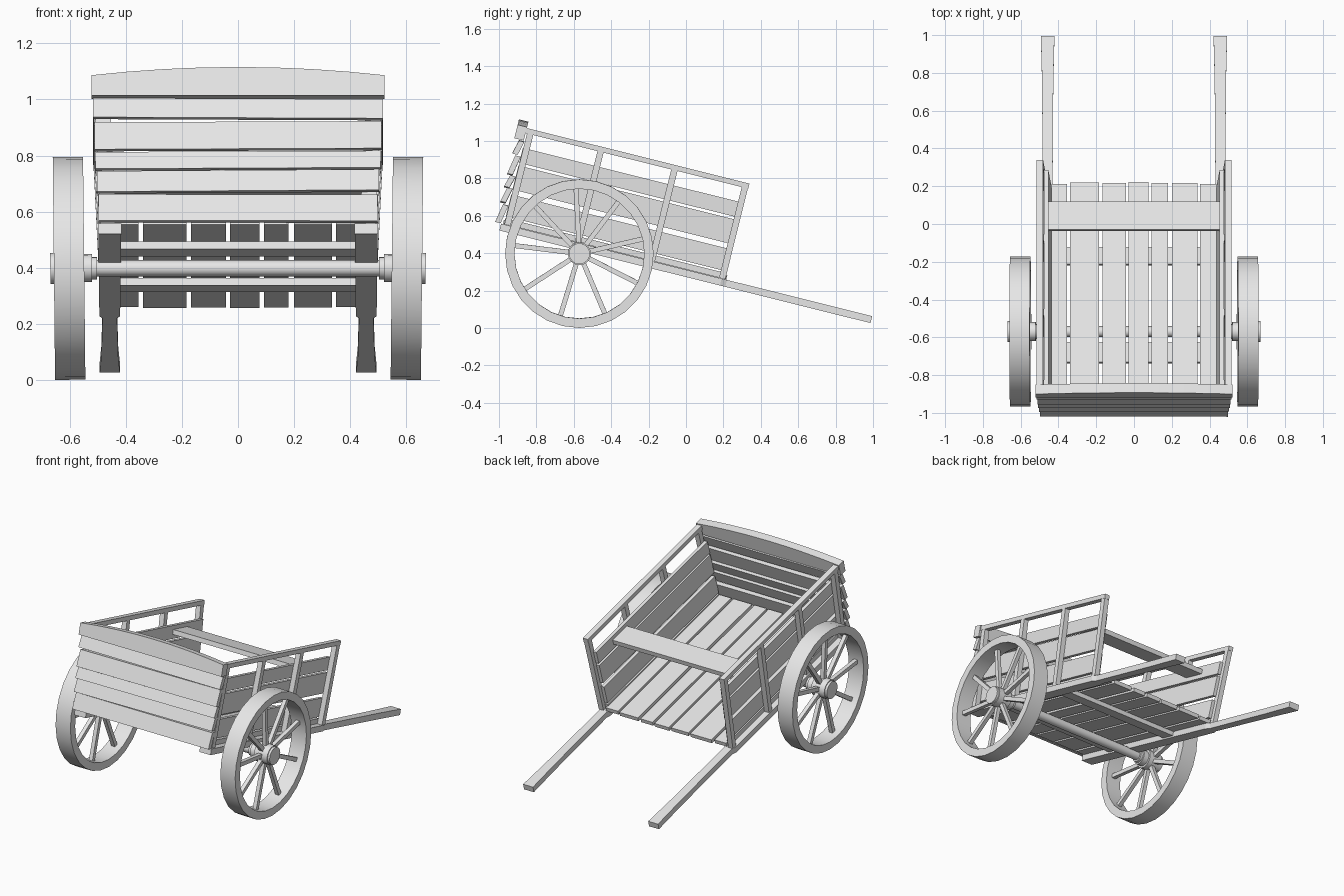
import bpy, bmesh, math, random
from mathutils import Matrix, Vector

random.seed(4)
cube = bpy.data.objects.get("Cube")
if cube:
    bpy.data.objects.remove(cube, do_unlink=True)

wood = bpy.data.materials.new("pale_grey")
wood.use_nodes = True
GREY = (0.8, 0.8, 0.8, 1)
wood.diffuse_color = GREY
wood.node_tree.nodes["Principled BSDF"].inputs["Base Color"].default_value = GREY

# The cart body is tipped forward about the axle
AXLE = Matrix.Translation((0, -0.57, 0.398))
BODY = AXLE @ Matrix.Rotation(math.radians(-14), 4, 'X')


def finish(name, bm, matrix, smooth=False):
    bm.transform(matrix)
    bmesh.ops.recalc_face_normals(bm, faces=bm.faces)
    mesh = bpy.data.meshes.new(name)
    bm.to_mesh(mesh)
    bm.free()
    mesh.materials.append(wood)
    obj = bpy.data.objects.new(name, mesh)
    bpy.context.collection.objects.link(obj)
    if smooth:
        bpy.ops.object.select_all(action='DESELECT')
        obj.select_set(True)
        bpy.context.view_layer.objects.active = obj
        bpy.ops.object.shade_smooth_by_angle(angle=math.radians(35))
    return obj


def add_box(bm, x, y, z):
    """Box spanning three (low, high) ranges."""
    mid = Vector([(a + b) / 2 for a, b in (x, y, z)])
    size = [b - a for a, b in (x, y, z)]
    m = Matrix.Translation(mid) @ Matrix.Diagonal((*size, 1))
    return bmesh.ops.create_cube(bm, size=1, matrix=m)["verts"]


def box(name, x, y, z, matrix=BODY):
    bm = bmesh.new()
    add_box(bm, x, y, z)
    return finish(name, bm, matrix)


def loft(name, rings, matrix, closed=False, smooth=False):
    """Skin a list of equal-length point rings."""
    bm = bmesh.new()
    loops = [[bm.verts.new(p) for p in ring] for ring in rings]
    pairs = list(zip(loops, loops[1:]))
    if closed:
        pairs.append((loops[-1], loops[0]))
    else:
        bm.faces.new(loops[0])
        bm.faces.new(loops[-1])
    for a, b in pairs:
        for i in range(len(a)):
            j = (i + 1) % len(a)
            bm.faces.new((a[i], a[j], b[j], b[i]))
    return finish(name, bm, matrix, smooth)


def cylinder(name, radius, x0, x1, sides, matrix):
    bm = bmesh.new()
    m = Matrix.Translation(((x0 + x1) / 2, 0, 0)) @ Matrix.Rotation(math.pi / 2, 4, 'Y')
    bmesh.ops.create_cone(bm, cap_ends=True, segments=sides, radius1=radius,
                          radius2=radius, depth=x1 - x0, matrix=m)
    return finish(name, bm, matrix, True)


# Floor planks
FLOOR = [(-0.44, -0.355), (-0.338, -0.184), (-0.168, -0.042), (-0.028, 0.077),
         (0.092, 0.18), (0.2, 0.335), (0.35, 0.44)]
for i, span in enumerate(FLOOR):
    end = 0.785 if i in (0, 6) else 0.8 + random.uniform(-0.01, 0.005)
    box(f"floor_plank_{i + 1}", span, (-0.435, end), (0.053, 0.078))

# Cross beams under the floor
for i, span in enumerate([(-0.18, -0.07), (0.355, 0.45)]):
    box(f"cross_beam_{i + 1}", (-0.42, 0.42), span, (0.026, 0.053))

# Tailboard: overlapping boards, each tipped outward at its lower edge
BOARDS = [(0.056, 0.157), (0.166, 0.246), (0.249, 0.315), (0.32, 0.424), (0.434, 0.509)]
for i, (low, high) in enumerate(BOARDS):
    bm = bmesh.new()
    half = 0.495 + 0.05 * low
    skew = random.uniform(-0.004, 0.004)
    for v in add_box(bm, (-half, half), (-0.46, -0.43), (low, high)):
        if v.co.z < (low + high) / 2:
            v.co.y -= 0.018
        v.co.z += skew * v.co.x / half
    finish(f"tail_board_{i + 1}", bm, BODY)

# Arched top board
arch = []
for k in range(9):
    t = k / 4 - 1
    top = 0.618 - 0.03 * t * t
    arch.append([(0.522 * t, -0.487, 0.514), (0.522 * t, -0.435, 0.514),
                 (0.522 * t, -0.435, top), (0.522 * t, -0.487, top)])
loft("tail_top_board", arch, BODY)

# Seat board across the sides
box("seat_board", (-0.467, 0.467), (0.444, 0.597), (0.42, 0.45))

for side, s in (("left", 1), ("right", -1)):
    # Leaning side panel
    lean = Matrix.Identity(4)
    lean[0][2] = 0.048
    lean[0][3] = -0.048 * 0.06
    mirror = Matrix.Diagonal((s, 1, 1, 1))
    panel = BODY @ mirror @ lean
    for i, span in enumerate([(0.056, 0.088), (0.098, 0.218), (0.246, 0.378), (0.392, 0.475)]):
        box(f"{side}_side_plank_{i + 1}", (0.434, 0.456), (-0.43, 0.765), span, panel)
    for i, u in enumerate((-0.41, -0.022, 0.385, 0.773)):
        box(f"{side}_post_{i + 1}", (0.456, 0.49), (u - 0.017, u + 0.017), (0.055, 0.56), panel)
    box(f"{side}_top_rail", (0.456, 0.491), (-0.435, 0.792), (0.555, 0.583), panel)

    # Shaft, necked in front of the bed and widening to the handle
    rings = [[(0.457 + a * w, u, z) for a, z in ((-1, 0.016), (1, 0.016), (1, 0.054), (-1, 0.054))]
             for u, w in ((-0.445, 0.041), (0.77, 0.037), (0.8, 0.026), (1.36, 0.03), (1.6, 0.036))]
    loft(f"{side}_shaft", rings, BODY @ mirror)

    # Wheel, slightly cambered
    wheel = (AXLE @ mirror @ Matrix.Translation((0.602, 0, 0))
             @ Matrix.Rotation(math.radians(0.6), 4, 'Y'))
    rim = []
    for k in range(28):
        a = math.tau * k / 28
        rim.append([(x, r * math.cos(a), r * math.sin(a))
                    for x, r in ((-0.054, 0.347), (0.054, 0.347), (0.054, 0.397), (-0.054, 0.397))])
    loft(f"{side}_wheel_rim", rim, wheel, closed=True, smooth=True)
    bm = bmesh.new()
    for k in range(9):
        verts = add_box(bm, (-0.013, 0.013), (0.04, 0.355), (-0.013, 0.013))
        turn = Matrix.Rotation(math.radians(13 + 40 * k), 4, 'X')
        bmesh.ops.transform(bm, matrix=turn, verts=verts)
    finish(f"{side}_wheel_spokes", bm, wheel)

    # Hub and collars
    cylinder(f"{side}_hub", 0.062, -0.045, 0.052, 16, wheel)
    cylinder(f"{side}_hub_cap", 0.056, 0.052, 0.067, 16, wheel)
    cylinder(f"{side}_hub_collar", 0.05, -0.082, -0.045, 16, wheel)
    cylinder(f"{side}_axle_collar", 0.04, -0.1, -0.08, 16, wheel)

# Axle
cylinder("axle", 0.029, -0.56, 0.56, 12, AXLE)
